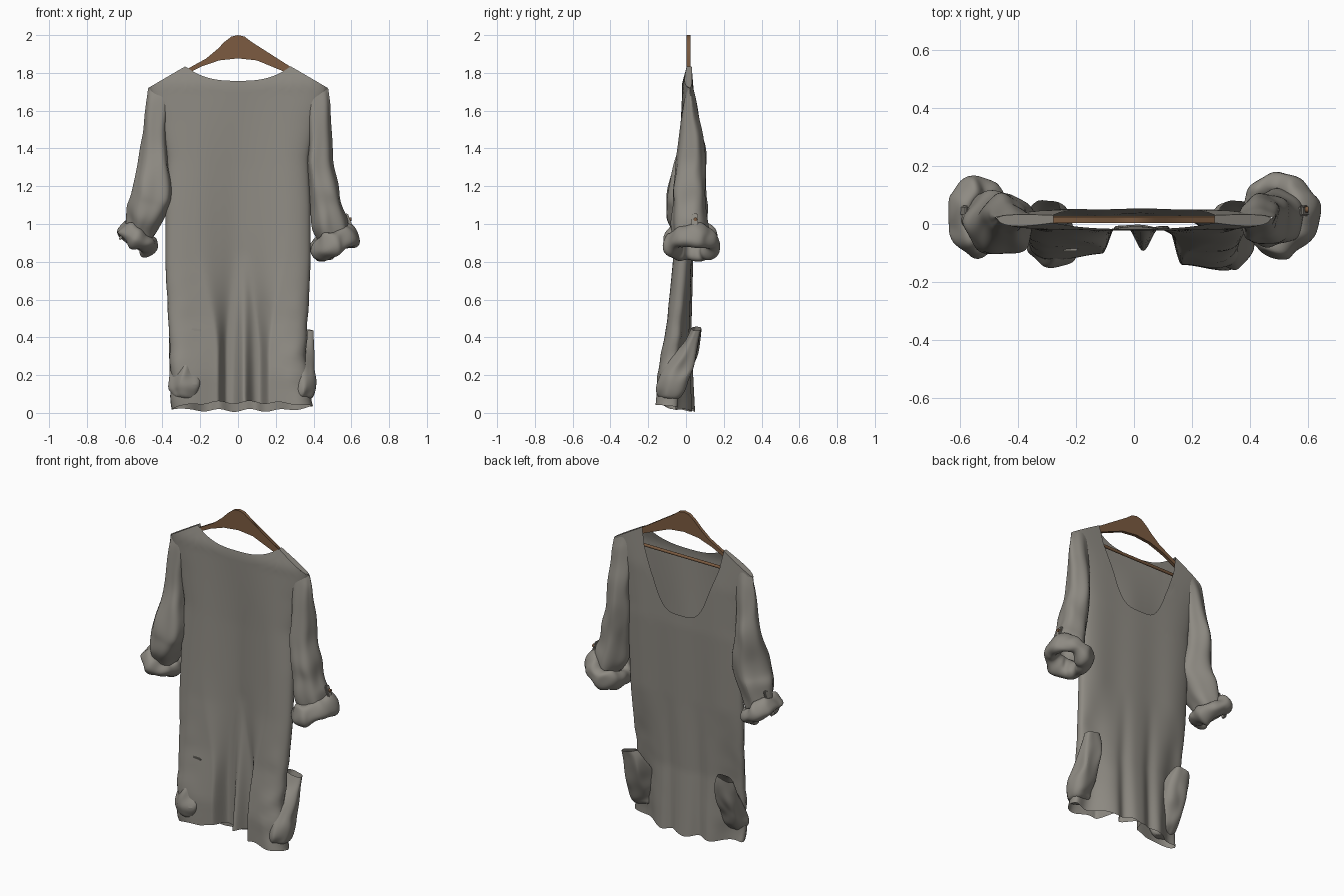
import bpy, bmesh, math
from mathutils import Vector, Matrix, noise

if "Cube" in bpy.data.objects:
    bpy.data.objects.remove(bpy.data.objects["Cube"])


def material(name, rgb):
    m = bpy.data.materials.new(name)
    m.use_nodes = True
    m.diffuse_color = (*rgb, 1)
    m.node_tree.nodes["Principled BSDF"].inputs["Base Color"].default_value = (*rgb, 1)
    return m


CLOTH = material("warm grey cloth", (0.27, 0.255, 0.225))
WOOD = material("brown wood", (0.20, 0.105, 0.052))


def finish(bm, name, mat, subsurf=0, angle=60):
    bmesh.ops.recalc_face_normals(bm, faces=bm.faces)
    me = bpy.data.meshes.new(name)
    bm.to_mesh(me)
    bm.free()
    ob = bpy.data.objects.new(name, me)
    bpy.context.collection.objects.link(ob)
    me.materials.append(mat)
    if subsurf:
        mod = ob.modifiers.new("Smooth", "SUBSURF")
        mod.levels = mod.render_levels = subsurf
    bpy.ops.object.select_all(action="DESELECT")
    ob.select_set(True)
    bpy.context.view_layer.objects.active = ob
    bpy.ops.object.shade_smooth_by_angle(angle=math.radians(angle))


def lerp(table, t):
    for (a, va), (b, vb) in zip(table, table[1:]):
        if t <= b:
            return va + (vb - va) * max(0, (t - a) / (b - a))
    return table[-1][1]


def bump(x, centre, width):
    return math.exp(-((x - centre) / width) ** 2)


def step(x, a, b):
    t = min(1, max(0, (x - a) / (b - a)))
    return t * t * (3 - 2 * t)


def wrinkle(p, size, amount):
    return noise.noise_vector(Vector(p) / size) * amount


# Garment body: thin front and back panels that fold deeper towards the hem
WIDTH = [(0, .35), (.1, .355), (.4, .365), (.8, .385), (1.1, .385), (1.35, .375), (1.55, .41), (1.72, .475), (1.84, .48)]
MIDDLE = [(0, -.07), (.2, -.07), (.5, -.04), (.8, -.015), (1.3, .02), (1.84, .02)]
FRONT = [(0, -.005), (.8, -.005), (1.3, -.01), (1.74, -.022), (1.84, .005)]
LOBES = [(0, .155), (.2, .155), (.5, .1), (.8, .07), (1.3, .035), (1.7, 0)]
BACK = [(0, .045), (.4, .024), (.8, .034), (1.3, .052), (1.6, .05), (1.84, .03)]
NECK = .58


def top_edge(s, front):
    a = abs(s)
    if a > NECK:
        return 1.835 - .115 * (a - NECK) / (1 - NECK)
    low = 1.758 if front else 1.37
    return low + (1.835 - low) * (a / NECK) ** (2.8 if front else 4)


def body_point(s, v, front):
    hem = .025 + (.03 if front else -.012) * (1 - s ** 4) + .008 * math.sin(14 * s) * (1 - s * s)
    z = hem + v * (top_edge(s, front) - hem)
    x = s * lerp(WIDTH, z) + .045 * max(0, 1 - z / .3) * (s + 1) / 2
    mid = lerp(MIDDLE, z)
    round_side = math.sqrt(max(0, 1 - abs(s) ** 5))
    low = max(0, 1 - z / .85) ** 1.2
    if front:
        # Folds start broad at the chest and sharpen towards the hem
        soft = .12 * step(z, .3, 1.0)
        sides = (.6 * step(-x, .06 - soft / 2, .11 + soft) + .3 * step(-x, .1, .32)
                 + .85 * step(x, .115 - soft, .165 + soft) + .27 * step(x, .16, .34))
        y = lerp(FRONT, z) - lerp(LOBES, z) * sides - .1 * low * bump(x, .032, .036)
    else:
        y = lerp(BACK, z) - low * (.03 * bump(x, -.1, .04) + .03 * bump(x, .09, .04) + .1 * bump(abs(x), .3, .09))
    y = mid + (y - mid) * round_side + .004 * math.sin(22 * x + 1) * round_side * min(1, max(0, 1.7 - z))
    return Vector((x, y, z)) + wrinkle((x, 0, z), .1, .022 * low * abs(s) ** 3)


def make_body(cols=96, rows=56):
    bm = bmesh.new()
    for front in (True, False):
        grid = [[bm.verts.new(body_point(2 * i / cols - 1, j / rows, front))
                 for i in range(cols + 1)] for j in range(rows + 1)]
        for j in range(rows):
            for i in range(cols):
                bm.faces.new((grid[j][i], grid[j][i + 1], grid[j + 1][i + 1], grid[j + 1][i]))
    seam = [v for v in bm.verts if v.is_boundary and (v.co.z > 1.3 or abs(v.co.x) > .3)]
    bmesh.ops.remove_doubles(bm, verts=seam, dist=.001)
    finish(bm, "garment_body", CLOTH)
    # Close the narrow gap along each shoulder
    bm = bmesh.new()
    for sign in (-1, 1):
        pairs = []
        for i in range(13):
            s = sign * (NECK + (1 - NECK) * i / 12)
            pairs.append([bm.verts.new(body_point(s, 1, f)) for f in (True, False)])
        for a, b in zip(pairs, pairs[1:]):
            bm.faces.new((a[0], b[0], b[1], a[1]))
    finish(bm, "shoulder_seams", CLOTH)


make_body()


def tube(name, rings, steps, crease, size, folds=0.0, sides=18, cap=False):
    """Loft of (x, y, z, radius x, radius y, slope) rings with pressed folds."""
    path = []
    for a, b in zip(rings, rings[1:]):
        path += [tuple(p + (q - p) * i / steps for p, q in zip(a, b)) for i in range(steps)]
    bm = bmesh.new()
    loops = []
    for x, y, z, rx, ry, slope in path + [rings[-1]]:
        loop = []
        for k in range(sides):
            a = 2 * math.pi * k / sides
            f = 1 - folds * (.5 + .5 * math.sin(5 * a + 2 * z))
            p = Vector((x + f * rx * math.cos(a), y + f * ry * math.sin(a), z + slope * rx * math.cos(a)))
            loop.append(bm.verts.new(p + wrinkle(p, size, crease * min(1, (ry / .07) ** 2))))
        loops.append(loop)
    for a, b in zip(loops, loops[1:]):
        for k in range(sides):
            n = (k + 1) % sides
            bm.faces.new((a[k], a[n], b[n], b[k]))
    if cap:
        bm.faces.new(loops[-1])
    finish(bm, name, CLOTH, subsurf=2)


# Sleeves continue the sloping shoulders
tube("left_sleeve", [(.42, .02, 1.748, .062, .01, -.55), (.425, .02, 1.66, .068, .035, -.4),
                     (.432, .028, 1.4, .068, .078, 0), (.447, .02, 1.2, .086, .093, .1),
                     (.475, .01, 1.04, .094, .105, .2), (.51, .02, .93, .085, .1, .4)], 3, .02, .12, .16)
tube("right_sleeve", [(-.42, .02, 1.748, .062, .01, .55), (-.425, .02, 1.66, .068, .035, .4),
                      (-.445, .028, 1.4, .078, .078, 0), (-.452, -.012, 1.14, .125, .122, -.1),
                      (-.495, .0, 1.03, .094, .115, -.3), (-.53, .02, .93, .075, .09, -.5)], 3, .02, .12, .16)


# Rolled cuffs: lumpy tilted rings
def cuff(name, centre, major, minor, tilt, stretch):
    bm = bmesh.new()
    n, m = 36, 14
    turn = Matrix.Rotation(-tilt, 3, "Y")
    rows = []
    for i in range(n):
        a = 2 * math.pi * i / n
        fat = minor * (1 + .12 * math.sin(3 * a + 1) + .06 * math.sin(7 * a))
        row = []
        for k in range(m):
            b = 2 * math.pi * k / m
            r = major + fat * math.cos(b)
            p = turn @ Vector((r * math.cos(a), r * math.sin(a) * stretch, 1.4 * fat * math.sin(b))) + Vector(centre)
            row.append(bm.verts.new(p + wrinkle(p, .07, .02)))
        rows.append(row)
    for i in range(n):
        a, b = rows[i], rows[(i + 1) % n]
        for k in range(m):
            bm.faces.new((a[k], a[(k + 1) % m], b[(k + 1) % m], b[k]))
    finish(bm, name, CLOTH, subsurf=1)


cuff("left_cuff", (.506, .033, .897), .094, .045, .5, 1.08)
cuff("right_cuff", (-.535, .025, .925), .08, .037, -.6, 1.2)

# Back pockets: sagging open pouches at the lower sides
for side, sign, x in (("left", 1, .33), ("right", -1, -.285)):
    tube(side + "_pocket", [(x + .02 * sign, .055, .445, .055, .03, -.2 * sign), (x, .03, .37, .08, .05, -.2 * sign),
                            (x, -.035, .25, .086, .085, -.2 * sign), (x, -.08, .14, .084, .08, -.1 * sign),
                            (x, -.09, .07, .06, .055, 0)], 2, .03, .07, .14, cap=True)


def box(name, centre, size, bevel, lean):
    bm = bmesh.new()
    bmesh.ops.create_cube(bm, size=1)
    turn = Matrix.Rotation(lean, 3, "Y")
    for v in bm.verts:
        v.co = turn @ Vector([a * b for a, b in zip(v.co, size)]) + Vector(centre)
    bmesh.ops.bevel(bm, geom=bm.edges[:], offset=bevel, segments=2, affect="EDGES")
    finish(bm, name, CLOTH)


def rod(name, centre, radius, length):
    bm = bmesh.new()
    bmesh.ops.create_cone(bm, cap_ends=True, segments=16, radius1=radius, radius2=radius, depth=length)
    for v in bm.verts:
        v.co = Vector((v.co.z, v.co.y, -v.co.x)) + Vector(centre)
    finish(bm, name, WOOD, angle=40)


# Cuff straps, the left one buttoned
for side, sign in (("left", 1), ("right", -1)):
    box(side + "_cuff_strap", (sign * .6, .045, .985), (.014, .036, .15), .005, -.35 * sign)
rod("left_button", (.594, .05, 1.025), .01, .014)

# Small tuck on the front
tuck = body_point(-.6, .22, True)
box("front_tuck", tuck, (.055, .012, .012), .004, .08)

# Hanger: arched board, mirrored profile, with a cross bar
half = [(.035, 1.992), (.07, 1.965), (.11, 1.925), (.17, 1.875), (.27, 1.82), (.43, 1.735),
        (.43, 1.715), (.27, 1.796), (.19, 1.835), (.1, 1.866)]
profile = [(0, 2)] + half + [(0, 1.877)] + [(-x, z) for x, z in reversed(half)]
bm = bmesh.new()
face = bm.faces.new([bm.verts.new((x, .003, z)) for x, z in profile])
bmesh.ops.triangulate(bm, faces=[face])
new = bmesh.ops.extrude_face_region(bm, geom=bm.faces[:])["geom"]
bmesh.ops.translate(bm, verts=[v for v in new if isinstance(v, bmesh.types.BMVert)], vec=(0, .02, 0))
finish(bm, "hanger_arms", WOOD, angle=35)
rod("hanger_bar", (0, .018, 1.722), .009, .8)
